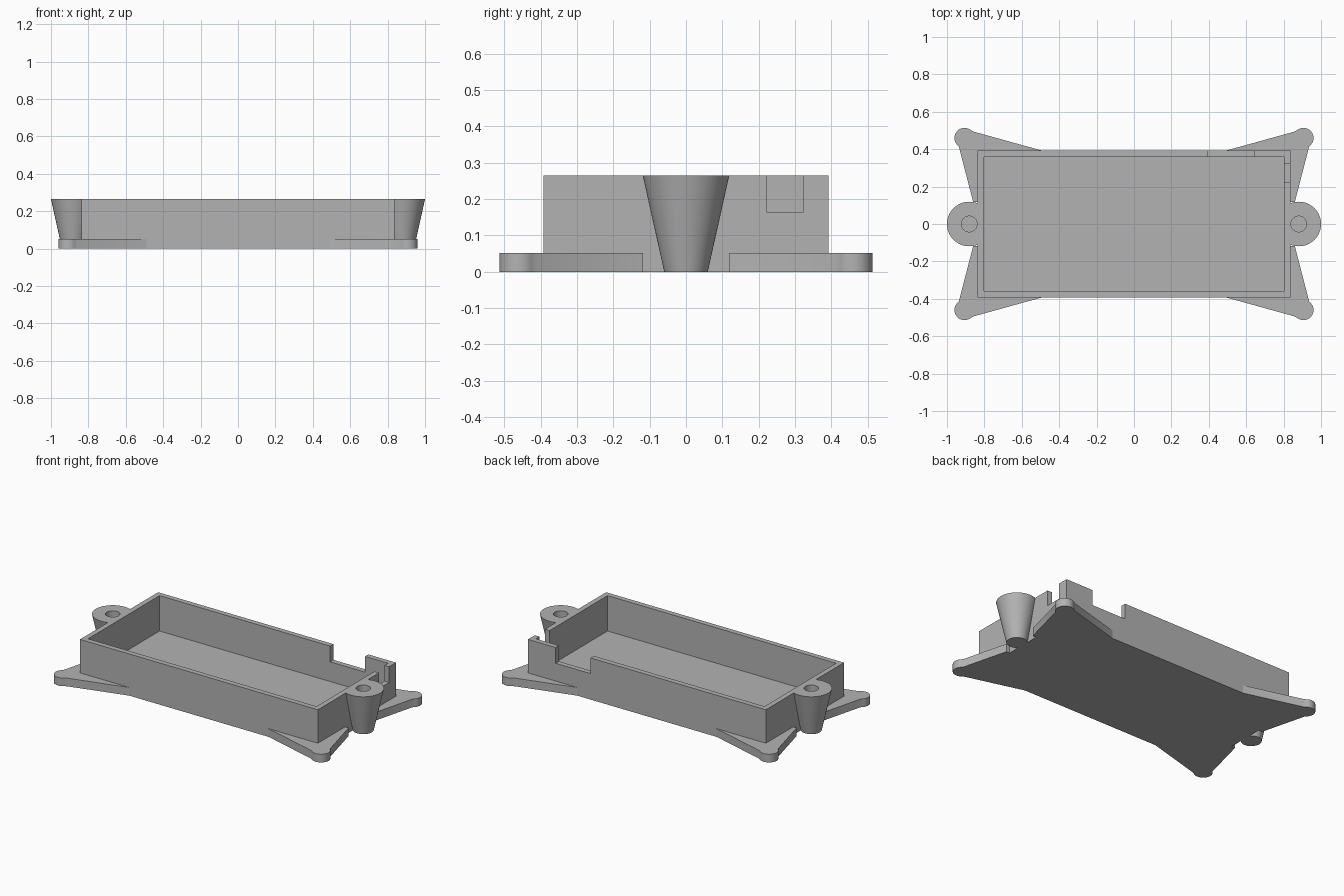
import bpy, bmesh
from math import radians, cos, sin
from mathutils import Matrix

if "Cube" in bpy.data.objects:
    bpy.data.objects.remove(bpy.data.objects["Cube"])

# Main dimensions
HALF_X, HALF_Y, HEIGHT = 0.836, 0.392, 0.265
WALL, FLOOR, PLATE = 0.033, 0.04, 0.052
NOTCH_Z = 0.165

grey = bpy.data.materials.new("plain grey")
grey.use_nodes = True
color = (0.45, 0.45, 0.45, 1)
grey.diffuse_color = color
grey.node_tree.nodes["Principled BSDF"].inputs["Base Color"].default_value = color


def add_object(name, bm):
    bmesh.ops.recalc_face_normals(bm, faces=bm.faces)
    mesh = bpy.data.meshes.new(name)
    bm.to_mesh(mesh)
    bm.free()
    mesh.materials.append(grey)
    obj = bpy.data.objects.new(name, mesh)
    bpy.context.collection.objects.link(obj)
    return obj


def box(name, x0, x1, y0, y1, z0, z1):
    bm = bmesh.new()
    bmesh.ops.create_cube(bm, size=1)
    for v in bm.verts:
        v.co.x = x1 if v.co.x > 0 else x0
        v.co.y = y1 if v.co.y > 0 else y0
        v.co.z = z1 if v.co.z > 0 else z0
    return add_object(name, bm)


def cone(name, x, r0, r1, z0, z1):
    bm = bmesh.new()
    bmesh.ops.create_cone(bm, cap_ends=True, segments=64, radius1=r0, radius2=r1,
                          depth=z1 - z0, matrix=Matrix.Translation((x, 0, (z0 + z1) / 2)))
    return add_object(name, bm)


def cut(obj, cutters):
    for cutter in cutters:
        cutter.hide_render = True
        mod = obj.modifiers.new("cut", 'BOOLEAN')
        mod.operation, mod.solver, mod.object = 'DIFFERENCE', 'EXACT', cutter
    graph = bpy.context.evaluated_depsgraph_get()
    mesh = bpy.data.meshes.new_from_object(obj.evaluated_get(graph))
    obj.modifiers.clear()
    obj.data = mesh
    for cutter in cutters:
        bpy.data.objects.remove(cutter)


def smooth(obj):
    bpy.ops.object.select_all(action='DESELECT')
    obj.select_set(True)
    bpy.context.view_layer.objects.active = obj
    bpy.ops.object.shade_smooth_by_angle(angle=radians(30))


# Open tray with a cable notch in the back wall and one in the left wall
tray = box("tray", -HALF_X, HALF_X, -HALF_Y, HALF_Y, 0, HEIGHT)
cut(tray, [
    box("cavity", WALL - HALF_X, HALF_X - WALL, WALL - HALF_Y, HALF_Y - WALL, FLOOR, 0.5),
    box("back_notch", 0.396, 0.642, HALF_Y - 0.05, 0.5, NOTCH_Z, 0.4),
    box("side_notch", HALF_X - 0.05, 0.95, 0.222, 0.323, NOTCH_Z, 0.4),
])

# Tapered screw bosses on both ends, trimmed flush with the tray wall
for side, name in ((1, "left"), (-1, "right")):
    boss = cone(name + "_screw_boss", side * 0.881, 0.06, 0.119, 0, HEIGHT)
    cut(boss, [
        box("trim", -HALF_X, HALF_X, -HALF_Y, HALF_Y, -0.1, 0.5),
        cone("screw_hole", side * 0.881, 0.042, 0.042, 0.06, 0.4),
    ])
    smooth(boss)

# Splayed corner feet with rounded tips
arc = [(0.906 + 0.054 * cos(radians(a)), 0.46 + 0.054 * sin(radians(a)))
       for a in range(-40, 131, 10)]
outline = [(HALF_X, 0.118), (0.86, 0.118), (0.936, 0.412)] + arc + [
    (0.858, 0.494), (0.49, HALF_Y), (HALF_X, HALF_Y)]
for sx, side in ((1, "left"), (-1, "right")):
    for sy, end in ((1, "back"), (-1, "front")):
        bm = bmesh.new()
        face = bm.faces.new([bm.verts.new((x * sx, y * sy, 0)) for x, y in outline])
        top = bmesh.ops.extrude_face_region(bm, geom=[face])["geom"]
        bmesh.ops.translate(bm, vec=(0, 0, PLATE),
                            verts=[g for g in top if isinstance(g, bmesh.types.BMVert)])
        smooth(add_object(f"{end}_{side}_foot", bm))
